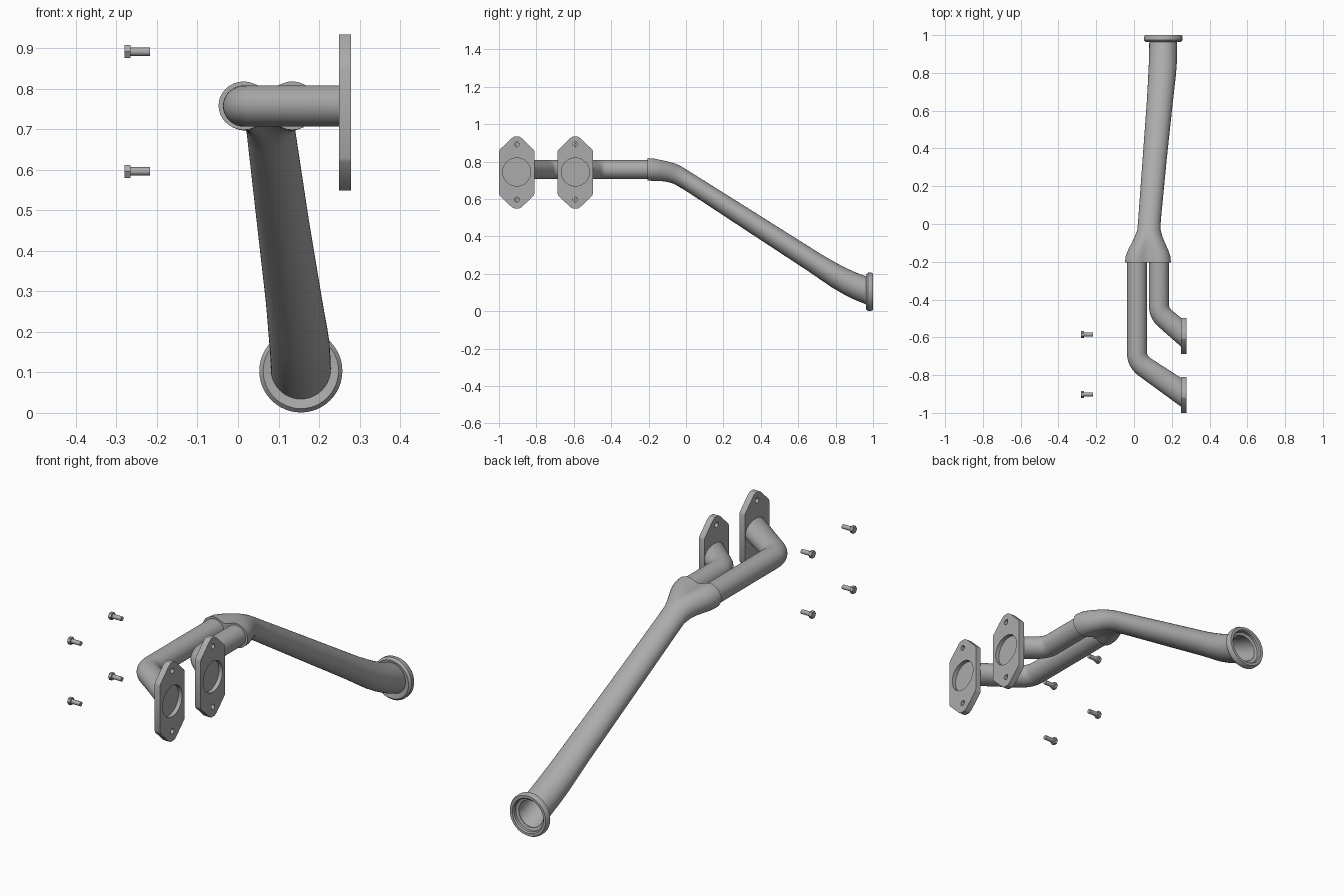
import bpy, bmesh
from math import sin, cos, pi, radians
from mathutils import Vector, Matrix

if "Cube" in bpy.data.objects:
    bpy.data.objects.remove(bpy.data.objects["Cube"])

N = 48
steel = bpy.data.materials.new("dark_steel")
steel.diffuse_color = (0.41, 0.41, 0.41, 1)
steel.use_nodes = True
steel.node_tree.nodes["Principled BSDF"].inputs["Base Color"].default_value = steel.diffuse_color


def finish(name, bm, smooth=True):
    bmesh.ops.recalc_face_normals(bm, faces=bm.faces)
    me = bpy.data.meshes.new(name)
    bm.to_mesh(me)
    bm.free()
    me.materials.append(steel)
    ob = bpy.data.objects.new(name, me)
    bpy.context.collection.objects.link(ob)
    if smooth:
        bpy.ops.object.select_all(action='DESELECT')
        ob.select_set(True)
        bpy.context.view_layer.objects.active = ob
        bpy.ops.object.shade_smooth_by_angle(angle=radians(35))
    return ob


def loft(name, rings, cap=True):
    bm = bmesh.new()
    loops = [[bm.verts.new(p) for p in r] for r in rings]
    for a, b in zip(loops, loops[1:]):
        for i in range(len(a)):
            j = (i + 1) % len(a)
            bm.faces.new((a[i], a[j], b[j], b[i]))
    if cap:
        bm.faces.new(loops[0])
        bm.faces.new(loops[-1])
    else:
        bmesh.ops.remove_doubles(bm, verts=bm.verts, dist=1e-5)
    return finish(name, bm)


def ellipse(c, u, v):
    c, u, v = Vector(c), Vector(u), Vector(v)
    return [c + u * cos(2 * pi * i / N) + v * sin(2 * pi * i / N) for i in range(N)]


# Inlet pipes: straight run, bend, slanted end meeting the flange plane
def inlet_pipe(name, x, a, b, c, end):
    zc, rz = 0.757, 0.051
    rings = [ellipse((x, -0.18, zc), (0.053, 0, 0), (0, 0, rz))]
    p0, p1, p2 = Vector((x, a)), Vector((x, b)), Vector(c)
    for i in range(13):
        t = i / 12
        p = p0 * (1 - t) ** 2 + p1 * 2 * t * (1 - t) + p2 * t * t
        d = ((p1 - p0) * (1 - t) + (p2 - p1) * t).normalized()
        r = 0.053 + 0.003 * t
        rings.append(ellipse((p.x, p.y, zc), (-d.y * r, d.x * r, 0), (0, 0, rz)))
    rings.append(ellipse((0.255, end, zc), (0, 0.0765, 0), (0, 0, rz)))
    loft(name, rings)


inlet_pipe("long_inlet_pipe", 0.016, -0.68, -0.727, (0.055, -0.756), -0.895)
inlet_pipe("short_inlet_pipe", 0.132, -0.43, -0.468, (0.162, -0.498), -0.578)


# Collector cross-section: blends from two lobes to a plain ellipse
def section(y, x, z, rx, rz, lobe=0.0):
    pts = []
    for i in range(N):
        t = 2 * pi * i / N
        u, s = cos(t), sin(t)
        k = 0.475
        if abs(u) < k:
            h = 0.86 - 0.14 * cos(pi * u / k)
        else:
            h = max(0, 1 - ((abs(u) - k) / (1 - k)) ** 2) ** 0.5
        h = h if s >= 0 else -h
        pts.append(Vector((x + rx * u, y, z + rz * (lobe * h + (1 - lobe) * s))))
    return pts


# Collector and main pipe: y, x, z, half width, half height, lobe amount
path = [
    (-0.205, 0.074, 0.758, 0.122, 0.060, 1.0),
    (-0.170, 0.074, 0.756, 0.118, 0.060, 0.95),
    (-0.135, 0.075, 0.752, 0.105, 0.058, 0.75),
    (-0.100, 0.076, 0.746, 0.088, 0.058, 0.45),
    (-0.065, 0.077, 0.736, 0.073, 0.058, 0.15),
    (-0.030, 0.079, 0.719, 0.061, 0.058, 0.0),
    (0.02, 0.082, 0.688, 0.060, 0.058, 0),
    (0.35, 0.110, 0.476, 0.064, 0.063, 0),
    (0.65, 0.137, 0.283, 0.069, 0.067, 0),
    (0.72, 0.143, 0.237, 0.071, 0.069, 0),
    (0.78, 0.148, 0.199, 0.073, 0.072, 0),
    (0.84, 0.152, 0.165, 0.074, 0.073, 0),
    (0.90, 0.154, 0.136, 0.074, 0.074, 0),
    (0.975, 0.155, 0.106, 0.074, 0.075, 0),
]
outer = [section(*p) for p in path]
# hollow inside, running back from the outlet
inner = [section(y, x, z, rx * 0.88, rz * 0.88) for y, x, z, rx, rz, _ in reversed(path[7:])]
loft("collector_and_main_pipe", outer + inner)

# Outlet ring: closed profile turned about the y axis
prof = [(0.066, 0.968), (0.093, 0.963), (0.1025, 0.973), (0.1025, 0.991), (0.097, 1.0),
        (0.084, 1.0), (0.079, 0.994), (0.079, 0.980), (0.066, 0.976), (0.066, 0.968)]
loft("outlet_ring", [ellipse((0.155, y, 0.1035), (r, 0, 0), (0, 0, r)) for r, y in prof], cap=False)


def add_cyl(bm, r, depth, c, seg=32):
    m = Matrix.Translation(c) @ Matrix.Rotation(pi / 2, 4, 'Y')
    bmesh.ops.create_cone(bm, cap_ends=True, segments=seg, radius1=r, radius2=r, depth=depth, matrix=m)


# Flange plates with recessed port and two bolt holes
quarter = [(0.095, 0.112), (0.091, 0.122), (0.030, 0.182), (0.014, 0.192)]
outline = (quarter + [(-y, z) for y, z in reversed(quarter)]
           + [(-y, -z) for y, z in quarter] + [(y, -z) for y, z in reversed(quarter)])
for name, y in (("front_flange", -0.905), ("rear_flange", -0.592)):
    bm = bmesh.new()
    f = bm.faces.new([bm.verts.new((0.249, y + a, 0.741 + b)) for a, b in outline])
    ext = bmesh.ops.extrude_face_region(bm, geom=[f])
    bmesh.ops.translate(bm, vec=(0.03, 0, 0), verts=[v for v in ext["geom"] if isinstance(v, bmesh.types.BMVert)])
    plate = finish(name, bm, False)
    bm = bmesh.new()
    add_cyl(bm, 0.075, 0.04, (0.279, y, 0.744), 48)
    for z in (0.597, 0.892):
        add_cyl(bm, 0.013, 0.1, (0.264, y, z), 24)
    cutter = finish(name + "_cutter", bm, False)
    cutter.hide_render = True
    mod = plate.modifiers.new("holes", 'BOOLEAN')
    mod.operation, mod.solver, mod.object = 'DIFFERENCE', 'EXACT', cutter
    bpy.ops.object.select_all(action='DESELECT')
    plate.select_set(True)
    bpy.context.view_layer.objects.active = plate
    bpy.ops.object.modifier_apply(modifier="holes")
    bpy.ops.object.shade_smooth_by_angle(angle=radians(30))
    bpy.data.objects.remove(cutter)

# Loose hex bolts
for y in (-0.902, -0.585):
    for label, z in (("lower", 0.596), ("upper", 0.891)):
        bm = bmesh.new()
        add_cyl(bm, 0.0185, 0.015, (-0.2725, y, z), 6)
        add_cyl(bm, 0.0105, 0.052, (-0.243, y, z), 20)
        finish(label + "_bolt", bm)
